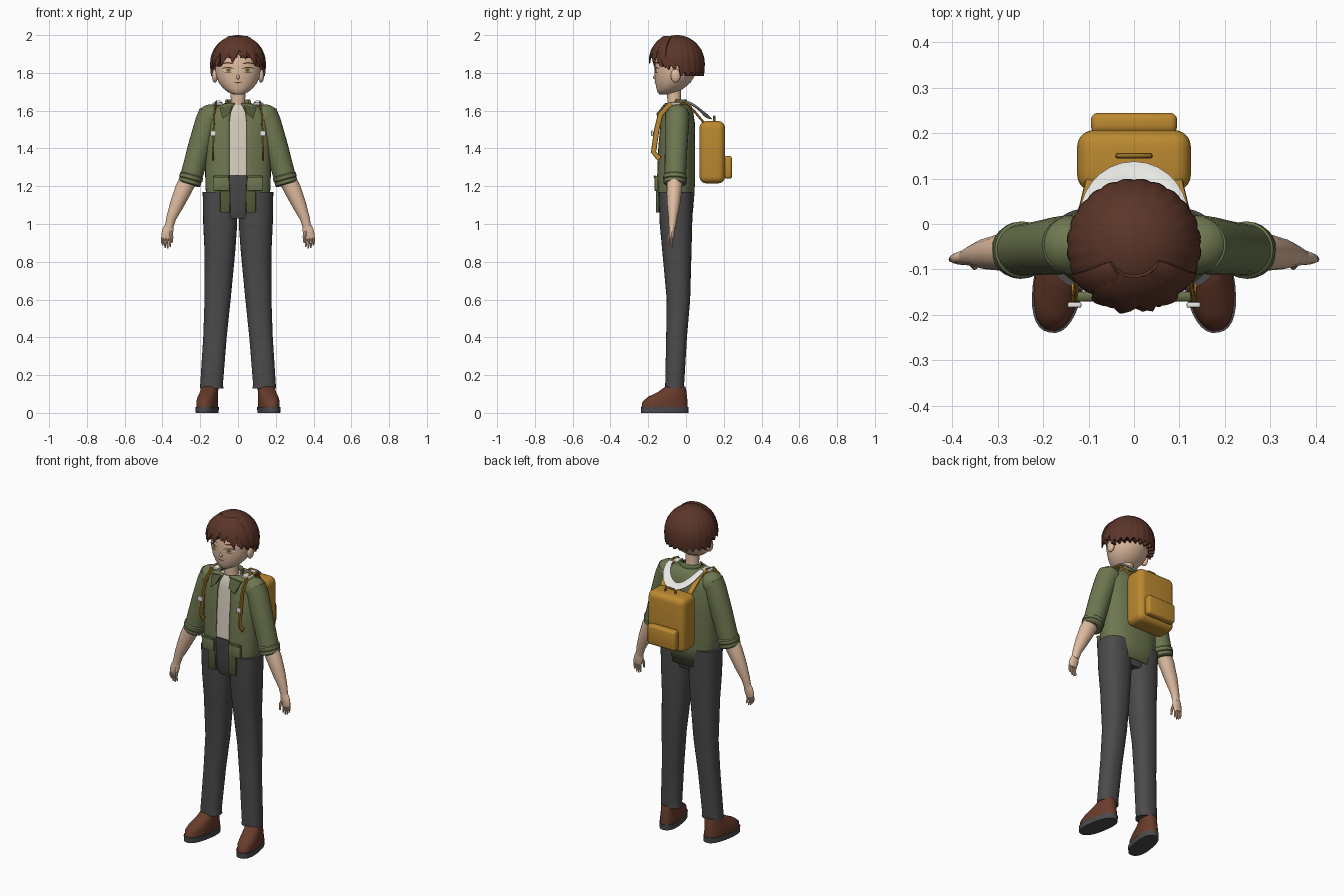
import bpy, bmesh, math
from mathutils import Vector, Matrix

if "Cube" in bpy.data.objects:
    bpy.data.objects.remove(bpy.data.objects["Cube"])

COLORS = {
    "skin": (0.74, 0.50, 0.35), "hair_brown": (0.105, 0.036, 0.022),
    "jacket_green": (0.155, 0.185, 0.08), "dark_green": (0.085, 0.105, 0.04),
    "cream": (0.68, 0.62, 0.52), "charcoal": (0.072, 0.068, 0.07),
    "shoe_brown": (0.14, 0.045, 0.025), "mustard": (0.50, 0.25, 0.03),
    "amber": (0.42, 0.25, 0.05), "white": (0.8, 0.8, 0.78)}
MATS = {}
for key, c in COLORS.items():
    MATS[key] = bpy.data.materials.new(key)
    MATS[key].diffuse_color = (*c, 1)


def finish(bm, name, mat, mirror=False, angle=40):
    bmesh.ops.recalc_face_normals(bm, faces=bm.faces)
    me = bpy.data.meshes.new(name)
    bm.to_mesh(me)
    bm.free()
    me.materials.append(MATS[mat])
    ob = bpy.data.objects.new(name, me)
    bpy.context.collection.objects.link(ob)
    bpy.ops.object.select_all(action='DESELECT')
    ob.select_set(True)
    bpy.context.view_layer.objects.active = ob
    bpy.ops.object.shade_smooth_by_angle(angle=math.radians(angle))
    if mirror:
        m = ob.modifiers.new("mirror", 'MIRROR')
        m.use_mirror_merge = False
    return ob


def skin(rings, name, mat, closed=True, caps=True, **kw):
    """Bridge a list of point rings."""
    bm = bmesh.new()
    vs = [[bm.verts.new(p) for p in r] for r in rings]
    n = len(vs[0])
    for a, b in zip(vs, vs[1:]):
        for i in range(n if closed else n - 1):
            j = (i + 1) % n
            bm.faces.new((a[i], a[j], b[j], b[i]))
    if caps:
        bm.faces.new(vs[0])
        bm.faces.new(vs[-1])
    return finish(bm, name, mat, **kw)


def oval(t, a, b, e):
    f = lambda v, r: math.copysign(abs(v) ** (2 / e), v) * r
    return f(math.cos(t), a), f(math.sin(t), b)


def stack(name, mat, rings, n=32, e=2, arc=None, yaw=0, **kw):
    """Horizontal oval rings: (cx, cy, z, rx, ry)."""
    out = []
    for cx, cy, z, rx, ry in rings:
        ring = []
        for i in range(n):
            t = 2 * math.pi * i / n if arc is None else arc[0] + (arc[1] - arc[0]) * i / (n - 1)
            p = Vector((*oval(t, rx, ry, e), 0))
            ring.append(Matrix.Rotation(yaw, 3, 'Z') @ p + Vector((cx, cy, z)))
        out.append(ring)
    return skin(out, name, mat, closed=arc is None, caps=arc is None, **kw)


def sweep(name, mat, pts, radii, hint=(0, 1, 0), n=16, e=2, **kw):
    """Oval tube along a path; radii are (along hint, across)."""
    P = [Vector(p) for p in pts]
    out = []
    for i, p in enumerate(P):
        t = (P[min(i + 1, len(P) - 1)] - P[max(i - 1, 0)]).normalized()
        h = Vector(hint)
        u = (h - h.dot(t) * t).normalized()
        v = t.cross(u)
        a, b = radii[i] if isinstance(radii, list) else radii
        out.append([p + u * q[0] + v * q[1] for q in (oval(2 * math.pi * k / n, a, b, e) for k in range(n))])
    return skin(out, name, mat, **kw)


def box(name, mat, c, size, bevel=0.005, seg=2, rot=0, **kw):
    bm = bmesh.new()
    bmesh.ops.create_cube(bm, size=1)
    bmesh.ops.scale(bm, vec=size, verts=bm.verts)
    bmesh.ops.bevel(bm, geom=bm.edges[:], offset=bevel, segments=seg, affect='EDGES', profile=0.5)
    bmesh.ops.rotate(bm, matrix=Matrix.Rotation(rot, 3, 'X'), verts=bm.verts)
    bmesh.ops.translate(bm, vec=c, verts=bm.verts)
    return finish(bm, name, mat, **kw)


def ball(name, mat, c, size, **kw):
    bm = bmesh.new()
    bmesh.ops.create_uvsphere(bm, u_segments=20, v_segments=12, radius=1)
    bmesh.ops.scale(bm, vec=size, verts=bm.verts)
    bmesh.ops.translate(bm, vec=c, verts=bm.verts)
    return finish(bm, name, mat, **kw)


# Head, neck, ears, nose
HEAD = [(0, -.115, 1.685, .02, .025), (0, -.098, 1.697, .052, .053), (0, -.083, 1.72, .08, .074),
        (0, -.069, 1.75, .103, .094), (0, -.058, 1.79, .118, .108), (0, -.053, 1.84, .124, .114),
        (0, -.05, 1.90, .118, .11), (0, -.05, 1.95, .085, .08)]
stack("head", "skin", HEAD, n=48, angle=60)
stack("neck", "skin", [(0, -.058, 1.58, .046, .042), (0, -.062, 1.65, .038, .036), (0, -.065, 1.74, .04, .04)])
ball("ear", "skin", (.122, -.055, 1.785), (.016, .026, .036), mirror=True)
ball("nose", "skin", (0, -.164, 1.778), (.009, .011, .012))


def face_y(x, z):
    for a, b in zip(HEAD, HEAD[1:]):
        if a[2] <= z <= b[2]:
            k = (z - a[2]) / (b[2] - a[2])
            cy, rx, ry = (a[i] + (b[i] - a[i]) * k for i in (1, 3, 4))
            return cy - ry * math.sqrt(max(0, 1 - (x / rx) ** 2))
    return -.16


def face_plate(name, mat, cx, cz, w, h, off, bend=0, mirror=True):
    """Thin oval decal following the face."""
    rings = []
    for s in (.02, .5, 1):
        ring = []
        for i in range(24):
            t = 2 * math.pi * i / 24
            dx, dz = s * w * math.cos(t), s * h * math.sin(t)
            x, z = cx + dx, cz + dz - bend * (dx / w) ** 2
            ring.append((x, face_y(x, z) - off, z))
        rings.append(ring)
    skin(rings, name, mat, caps=False, mirror=mirror)


# Painted face details
face_plate("eye_white", "cream", .052, 1.815, .031, .014, .002)
face_plate("iris", "amber", .050, 1.815, .015, .014, .0035)
face_plate("pupil", "charcoal", .050, 1.815, .006, .007, .005)
face_plate("upper_lash", "hair_brown", .053, 1.829, .034, .003, .005, bend=.009)
face_plate("lower_lash", "hair_brown", .053, 1.801, .024, .0015, .005, bend=-.006)
face_plate("eyebrow", "hair_brown", .055, 1.853, .032, .004, .003, bend=.006)
face_plate("mouth", "shoe_brown", 0, 1.748, .022, .003, .003, bend=-.005, mirror=False)


# Hair cap with ripples and a jagged rim
def hair_pt(az, z, k=1.0):
    s = math.sqrt(max(0, 1 - ((z - 1.85) / .15) ** 2)) if z > 1.85 else 1 - 8 * (1.85 - z) ** 2
    return Vector((.147 * s * k * math.cos(az), -.048 + .147 * s * k * math.sin(az), z))


def rim(i, az):
    f = -math.sin(az)
    base = 1.885 if f > .72 else 1.84 if f > .35 else 1.825 if f > -.1 else 1.79
    return base + (.012 if i % 4 < 2 else -.006)


rows, N = 12, 96
hair = []
for k in range(rows + 2):
    ring = []
    for i in range(N):
        az = 2 * math.pi * i / N
        zb = rim(i, az)
        c = math.cos(max(.04, min(k, rows) / rows * math.pi / 2))
        grow = 1 + .03 * (abs(math.sin(az * 12)) - .5) * min(k, rows) / rows
        ring.append(hair_pt(az, zb + (2.0 - zb) * c, grow * (.78 if k > rows else 1)))
    hair.append(ring)
skin(hair, "hair_cap", "hair_brown", angle=35)

# Fringe locks fanning from the crown
for i, (d0, d1, tip, w) in enumerate([(-35, -66, 1.825, .034), (-18, -37, 1.835, .036), (-6, -12, 1.85, .036),
                                      (8, 16, 1.87, .032), (22, 38, 1.835, .036), (38, 66, 1.825, .034)]):
    pts, rad = [], []
    for k in range(9):
        t = k / 8
        az = math.radians(-90 + d0 + (d1 - d0) * t)
        pts.append(hair_pt(az, 1.985 + (tip - 1.985) * t ** 1.4, 1.0 + .01 * t))
        rad.append((.012 * (1 - .7 * t), max(.001, w * math.sin(math.pi * min(1, .25 + .75 * t)))))
    mid = math.radians(-90 + (d0 + d1) / 2)
    sweep(f"fringe_lock_{i}", "hair_brown", pts, rad, hint=(math.cos(mid), math.sin(mid), .3), n=10)

# Shirt, hips and trouser legs
stack("shirt", "cream", [(0, -.055, 1.24, .15, .09), (0, -.05, 1.4, .155, .087), (0, -.045, 1.55, .15, .08),
                         (0, -.05, 1.6, .11, .07), (0, -.055, 1.63, .055, .05)], e=2.4)
stack("hips", "charcoal", [(0, -.055, 1.03, .12, .07), (0, -.055, 1.1, .155, .09), (0, -.055, 1.26, .157, .097)], e=2.4)
stack("trouser_leg", "charcoal", [(.138, -.06, .13, .062, .05), (.14, -.06, .15, .06, .05), (.122, -.05, .4, .062, .055),
                                  (.108, -.04, .6, .069, .062), (.096, -.048, .85, .081, .077),
                                  (.094, -.053, 1.0, .09, .086), (.097, -.055, 1.17, .09, .09)], e=2.3, mirror=True)

# Open jacket
gap = math.radians(11.5)
jacket = stack("jacket_body", "jacket_green",
               [(0, -.055, 1.06, .15, .088), (0, -.055, 1.17, .167, .097), (0, -.053, 1.25, .17, .098), (0, -.05, 1.4, .17, .095),
                (0, -.045, 1.54, .172, .088), (0, -.045, 1.59, .15, .08), (0, -.05, 1.62, .105, .066),
                (0, -.055, 1.638, .065, .055)], n=48, e=2.4, arc=(-math.pi / 2 + gap, 1.5 * math.pi - gap))
sol = jacket.modifiers.new("thickness", 'SOLIDIFY')
sol.thickness, sol.offset = .007, 0
box("front_flap", "dark_green", (.069, -.15, 1.145), (.05, .018, .17), mirror=True)
box("front_pocket", "jacket_green", (.09, -.157, 1.215), (.08, .018, .08), mirror=True)
box("pocket_lid", "dark_green", (.09, -.165, 1.25), (.084, .012, .014), mirror=True)
# Folded collar points
lapel = [(.03, -.112, 1.632), (.098, -.105, 1.615), (.08, -.145, 1.555), (.045, -.15, 1.585)]
skin([[(x, y + d, z) for x, y, z in lapel] for d in (.012, -.006)], "collar", "dark_green", mirror=True)
sweep("back_collar", "jacket_green", [(.062 * math.cos(t), -.055 + .055 * math.sin(t), 1.64)
      for t in (i * math.pi / 10 for i in range(11))], (.02, .007), hint=(0, 0, 1))

# Sleeves with rolled cuffs
ball("shoulder", "jacket_green", (.145, -.046, 1.567), (.07, .066, .066), mirror=True)
sweep("sleeve", "jacket_green", [(.142, -.046, 1.585), (.162, -.047, 1.54), (.2, -.052, 1.42), (.254, -.058, 1.225)],
      [(.062, .066), (.064, .065), (.06, .062), (.056, .058)], n=24, mirror=True)
for i, (a, b, r) in enumerate([((.244, -.057, 1.262), (.252, -.058, 1.232), .063), ((.25, -.058, 1.238), (.258, -.059, 1.21), .06)]):
    a, b = Vector(a), Vector(b)
    sweep(f"cuff_{i}", "jacket_green", [a.lerp(b, t) for t in (0, .2, .8, 1)],
          [(r - .006, r - .006), (r, r), (r, r), (r - .006, r - .006)], n=24, mirror=True)

# Forearms and hands
sweep("forearm", "skin", [(.26, -.06, 1.24), (.288, -.062, 1.185), (.325, -.066, 1.1), (.354, -.07, 1.03), (.366, -.073, .98)],
      [(.042, .046), (.041, .046), (.034, .037), (.023, .026), (.018, .022)], mirror=True)
sweep("palm", "skin", [(.361, -.072, 1.0), (.37, -.074, .97), (.378, -.076, .94), (.38, -.076, .922)],
      [(.014, .02), (.016, .029), (.014, .029), (.01, .025)], mirror=True)
for i in range(4):
    x = .36 + .013 * i
    drop = (.878, .87, .873, .886)[i]
    sweep(f"finger_{i}", "skin", [(x, -.076, .935), (x + .003, -.078, .905), (x - .002, -.074, drop)],
          [(.007, .007), (.0065, .006), (.004, .004)], n=8, mirror=True)
sweep("thumb", "skin", [(.36, -.08, .965), (.35, -.092, .93), (.351, -.096, .9)],
      [(.01, .01), (.008, .008), (.005, .005)], n=8, mirror=True)

# Shoes, toes turned slightly outward
yaw = math.radians(10)
stack("sole", "charcoal", [(.163, -.113, 0, .055, .127), (.163, -.113, .032, .056, .128)], e=2.4, yaw=yaw, mirror=True)
stack("shoe", "shoe_brown", [(.163, -.113, .03, .052, .124), (.163, -.111, .06, .053, .121), (.16, -.098, .085, .05, .104),
                             (.153, -.072, .112, .046, .075), (.148, -.056, .14, .044, .052)], e=2.3, yaw=yaw, mirror=True, angle=60)

# Backpack
box("bag_body", "mustard", (0, .139, 1.38), (.25, .135, .33), bevel=.036, seg=5)
box("bag_pocket", "mustard", (0, .222, 1.3), (.19, .045, .12), bevel=.015, seg=3)
sweep("bag_handle", "mustard", [(-.036, .15, 1.535), (-.034, .15, 1.56), (-.02, .15, 1.57), (.02, .15, 1.57),
                                (.034, .15, 1.56), (.036, .15, 1.535)], (.006, .006), n=8)
sweep("rear_strap", "mustard", [(.112, -.03, 1.638), (.11, .01, 1.635), (.1, .05, 1.59), (.088, .1, 1.53)],
      (.018, .006), hint=(1, 0, 0), n=8, e=4, mirror=True)
sweep("front_strap", "mustard", [(.115, -.03, 1.64), (.12, -.09, 1.63), (.126, -.135, 1.58), (.129, -.155, 1.5),
                                 (.132, -.172, 1.38), (.133, -.14, 1.345)], (.005, .014), hint=(1, 0, 0), n=8, e=4, mirror=True)
box("strap_clip", "white", (.131, -.178, 1.48), (.03, .012, .028), bevel=.003, mirror=True)
box("shoulder_tab", "white", (.108, -.055, 1.636), (.054, .05, .014), bevel=.004, mirror=True)

# Lowered hood lining draped behind the neck
arc = [i * math.pi / 16 for i in range(17)]
sweep("hood", "white", [(.105 * math.cos(t), -.005 + .118 * math.sin(t), 1.648 - .08 * math.sin(t) ** 1.5) for t in arc],
      [(.007, .016 + .012 * math.sin(t)) for t in arc], hint=(0, .5, 1), n=10)

for m in bpy.data.materials:
    if m.users and not m.is_grease_pencil:
        m.use_nodes = True
        m.node_tree.nodes["Principled BSDF"].inputs["Base Color"].default_value = m.diffuse_color
